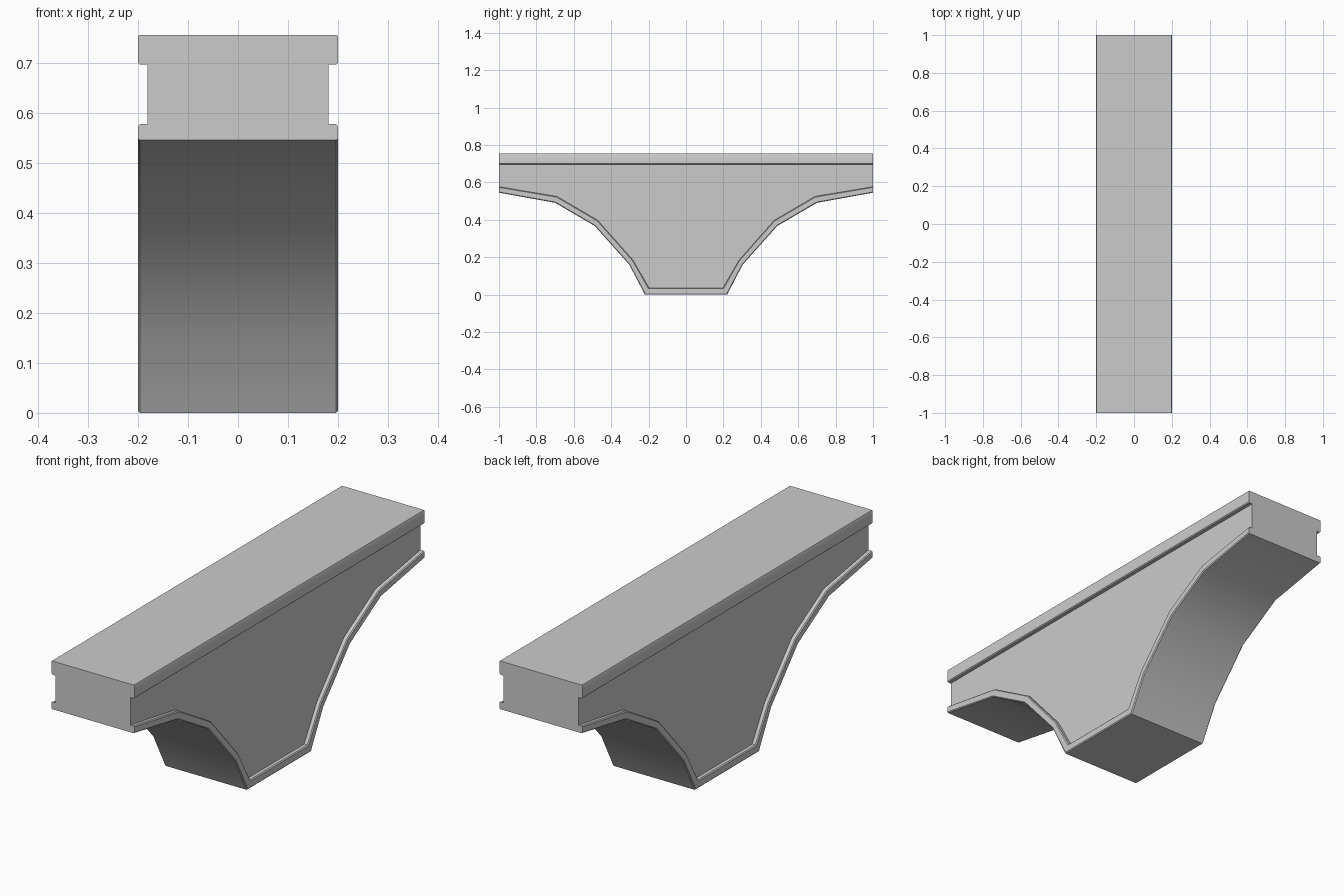
import bpy, bmesh
from math import radians

if "Cube" in bpy.data.objects:
    bpy.data.objects.remove(bpy.data.objects["Cube"])

# Underside stations: (outer y, outer z, inner y, inner z) of the raised rim
half = [(1.0, 0.545, 1.0, 0.577), (0.70, 0.491, 0.69, 0.525),
        (0.488, 0.367, 0.472, 0.397), (0.303, 0.16, 0.284, 0.185),
        (0.22, 0.0, 0.198, 0.036)]
stations = [(-a, b, -c, d) for a, b, c, d in half] + half[::-1]

HALF_W, WEB_W, CHAMFER = 0.2, 0.181, 0.004
TOP, BAND = 0.755, 0.696


def section(oy, oz, iy, iz):
    """Closed cross-section: rim, recessed web, top band."""
    def rim(x, t):
        return (x, oy + (iy - oy) * t, oz + (iz - oz) * t)
    w, c = HALF_W, CHAMFER
    right = [rim(w - c, 0), rim(w, 0.12), rim(w, 0.88), rim(w - c, 1), rim(WEB_W, 1)]
    right += [(x, iy, z) for x, z in
              [(WEB_W, BAND), (w - c, BAND), (w, BAND + c), (w, TOP - c), (w - c / 2, TOP)]]
    return right + [(-x, y, z) for x, y, z in reversed(right)]


# Bracket body lofted along its length, with flat end caps
bm = bmesh.new()
rings = [[bm.verts.new(p) for p in section(*s)] for s in stations]
n = len(rings[0])
for a, b in zip(rings, rings[1:]):
    for i in range(n):
        j = (i + 1) % n
        bm.faces.new((a[i], a[j], b[j], b[i]))
bm.faces.new(rings[0])
bm.faces.new(rings[-1][::-1])
bmesh.ops.recalc_face_normals(bm, faces=bm.faces)
mesh = bpy.data.meshes.new("arch_support")
bm.to_mesh(mesh)
bm.free()
body = bpy.data.objects.new("arch_support", mesh)
bpy.context.collection.objects.link(body)

# Smooth the arch underside, keep hard edges
bpy.context.view_layer.objects.active = body
body.select_set(True)
bpy.ops.object.shade_smooth_by_angle(angle=radians(30))
